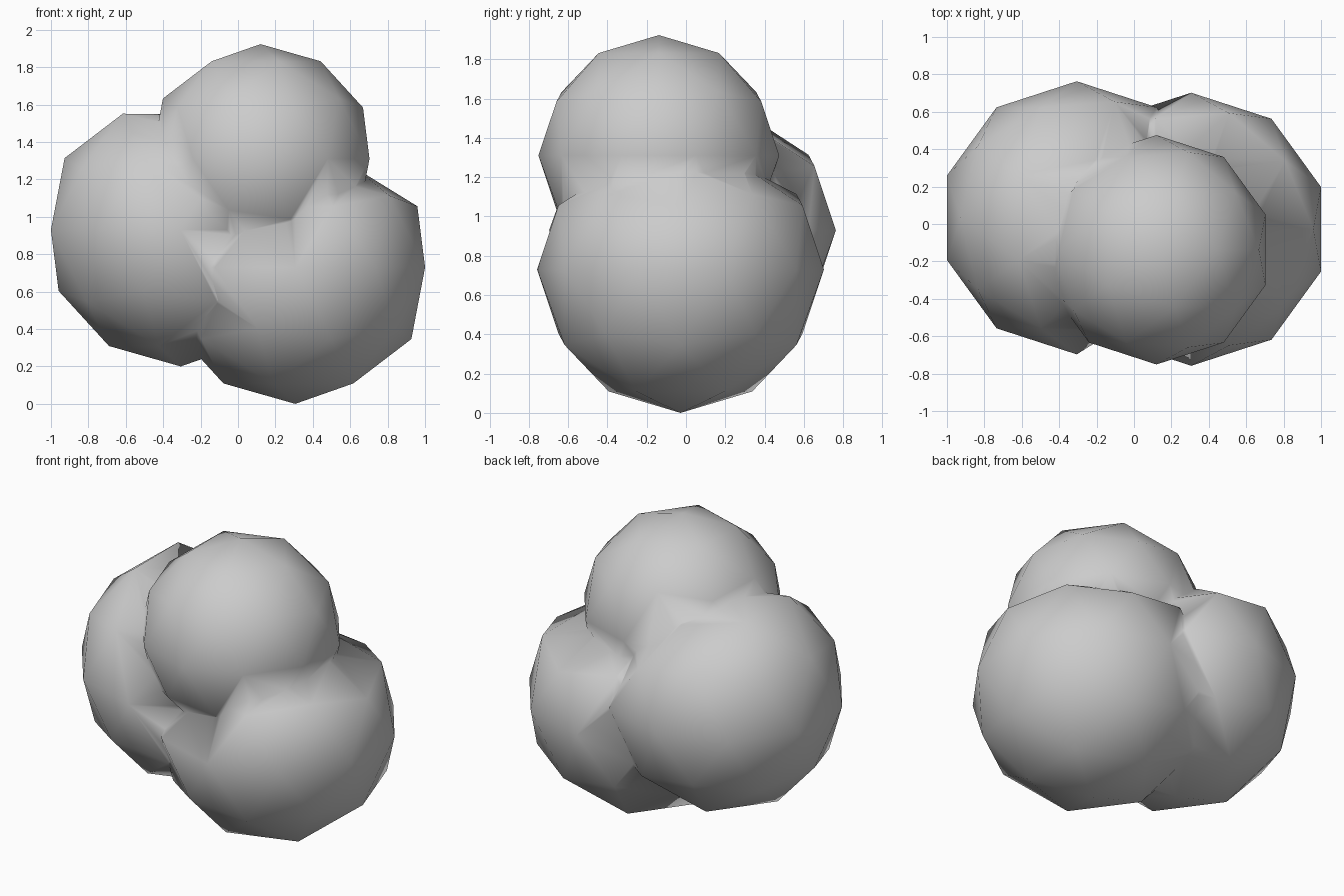
import bpy
from mathutils import Vector

if "Cube" in bpy.data.objects:
    bpy.data.objects.remove(bpy.data.objects["Cube"])

TOP_C, TOP_R = Vector((0.12, -0.138, 1.31)), 0.613

def ball(name, centre, radius, dent=True):
    """Low-poly ball; its points near the top ball sink in to form the seam."""
    bpy.ops.mesh.primitive_ico_sphere_add(subdivisions=2, radius=radius, location=(0, 0, 0))
    ob = bpy.context.object
    ob.name = name
    c = Vector(centre)
    for v in ob.data.vertices:
        if dent and (v.co + c - TOP_C).length < TOP_R + 0.055:
            v.co *= 0.85
        v.co += c
    return ob

# three overlapping balls: lower right, left, top
cluster = ball("ball_cluster", (0.306, -0.028, 0.73), 0.73)
left = ball("left_ball", (-0.306, 0.033, 0.93), 0.73)
top = ball("top_ball", TOP_C, TOP_R, dent=False)

# merge into one skin
bpy.context.view_layer.objects.active = cluster
for other in (left, top):
    m = cluster.modifiers.new("union", 'BOOLEAN')
    m.operation = 'UNION'
    m.solver = 'EXACT'
    m.object = other
    bpy.ops.object.modifier_apply(modifier=m.name)
for other in (left, top):
    bpy.data.objects.remove(other, do_unlink=True)

# smooth shading across the seams
for p in cluster.data.polygons:
    p.use_smooth = True
